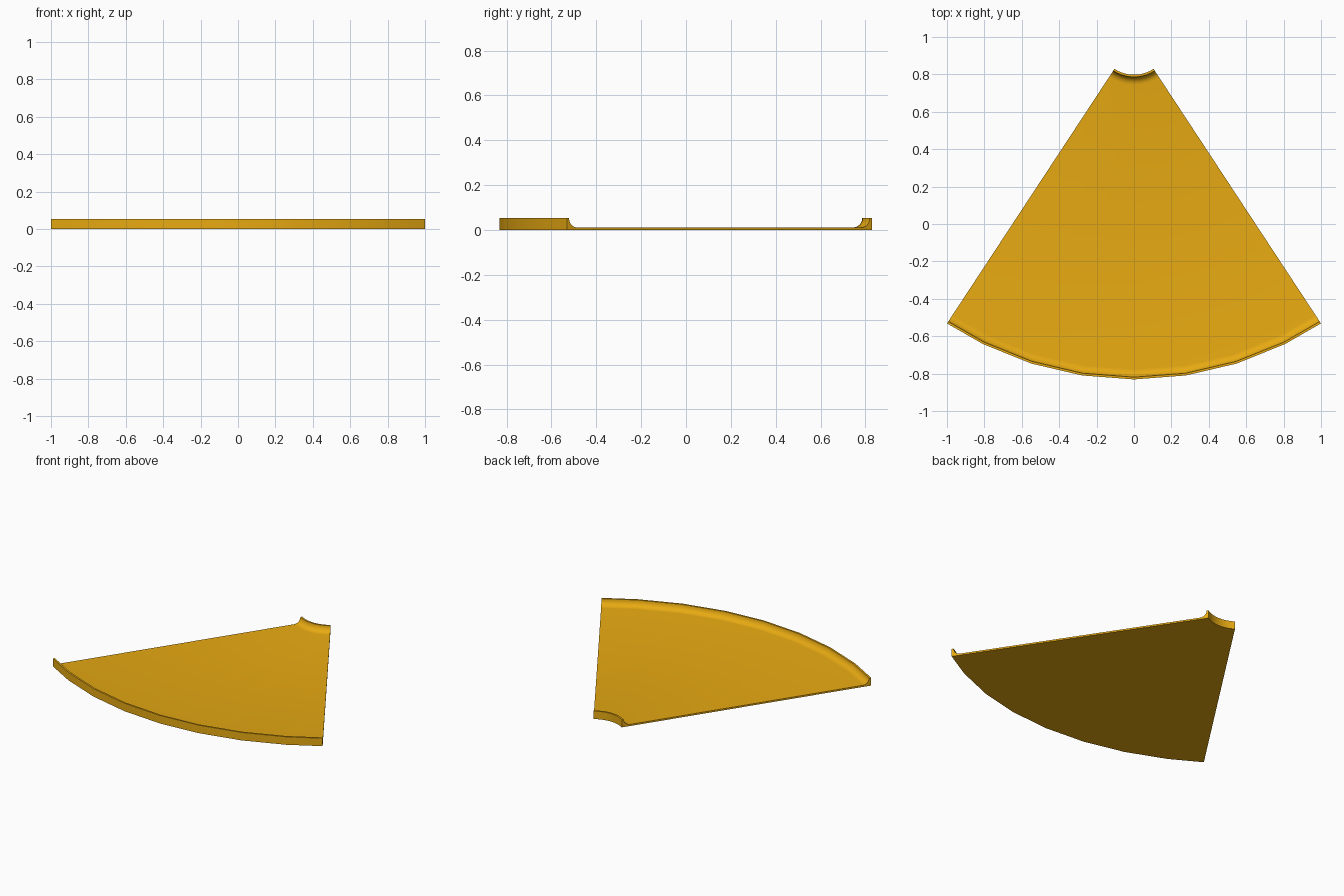
import bpy, bmesh, math

if "Cube" in bpy.data.objects:
    bpy.data.objects.remove(bpy.data.objects["Cube"])

CENTRE_Y = 0.988              # shared centre of both arcs
R_IN, R_OUT = 0.190, 1.819
HEIGHT, FLOOR, LIP = 0.053, 0.011, 0.012
FILLET = HEIGHT - FLOOR
HALF = math.atan2(1.0, 1.52)
STEP = math.radians(8.77)
ARC_PTS = 6

# Cross-section (radius, z): two thin rims blended into a flat floor
quarter = [i / ARC_PTS * math.pi / 2 for i in range(ARC_PTS + 1)]
inner_c = R_IN + LIP + FILLET
outer_c = R_OUT - LIP - FILLET
profile = [(R_IN, 0), (R_IN, HEIGHT)]
profile += [(inner_c - FILLET * math.cos(a), HEIGHT - FILLET * math.sin(a)) for a in quarter]
profile += [(outer_c + FILLET * math.cos(a), HEIGHT - FILLET * math.sin(a)) for a in reversed(quarter)]
profile += [(R_OUT, HEIGHT), (R_OUT, 0)]

# Sweep the section around the centre; the end steps are shorter
angles = [-HALF] + [i * STEP for i in range(-3, 4)] + [HALF]
bm = bmesh.new()
rings = [[bm.verts.new((r * math.sin(a), CENTRE_Y - r * math.cos(a), z)) for r, z in profile]
         for a in angles]
n = len(profile)
for a, b in zip(rings, rings[1:]):
    for i in range(n):
        j = (i + 1) % n
        bm.faces.new((a[i], a[j], b[j], b[i]))
bm.faces.new(rings[0])
bm.faces.new(rings[-1])
bmesh.ops.recalc_face_normals(bm, faces=bm.faces)

mesh = bpy.data.meshes.new("wedge_tray")
bm.to_mesh(mesh)
bm.free()
tray = bpy.data.objects.new("wedge_tray", mesh)
bpy.context.collection.objects.link(tray)

# Golden yellow finish
gold = bpy.data.materials.new("golden_yellow")
gold.diffuse_color = (0.80, 0.40, 0.006, 1)
gold.use_nodes = True
gold.node_tree.nodes["Principled BSDF"].inputs["Base Color"].default_value = gold.diffuse_color
mesh.materials.append(gold)

# Smooth curved walls, crisp edges
bpy.context.view_layer.objects.active = tray
tray.select_set(True)
bpy.ops.object.shade_smooth_by_angle(angle=math.radians(30))
